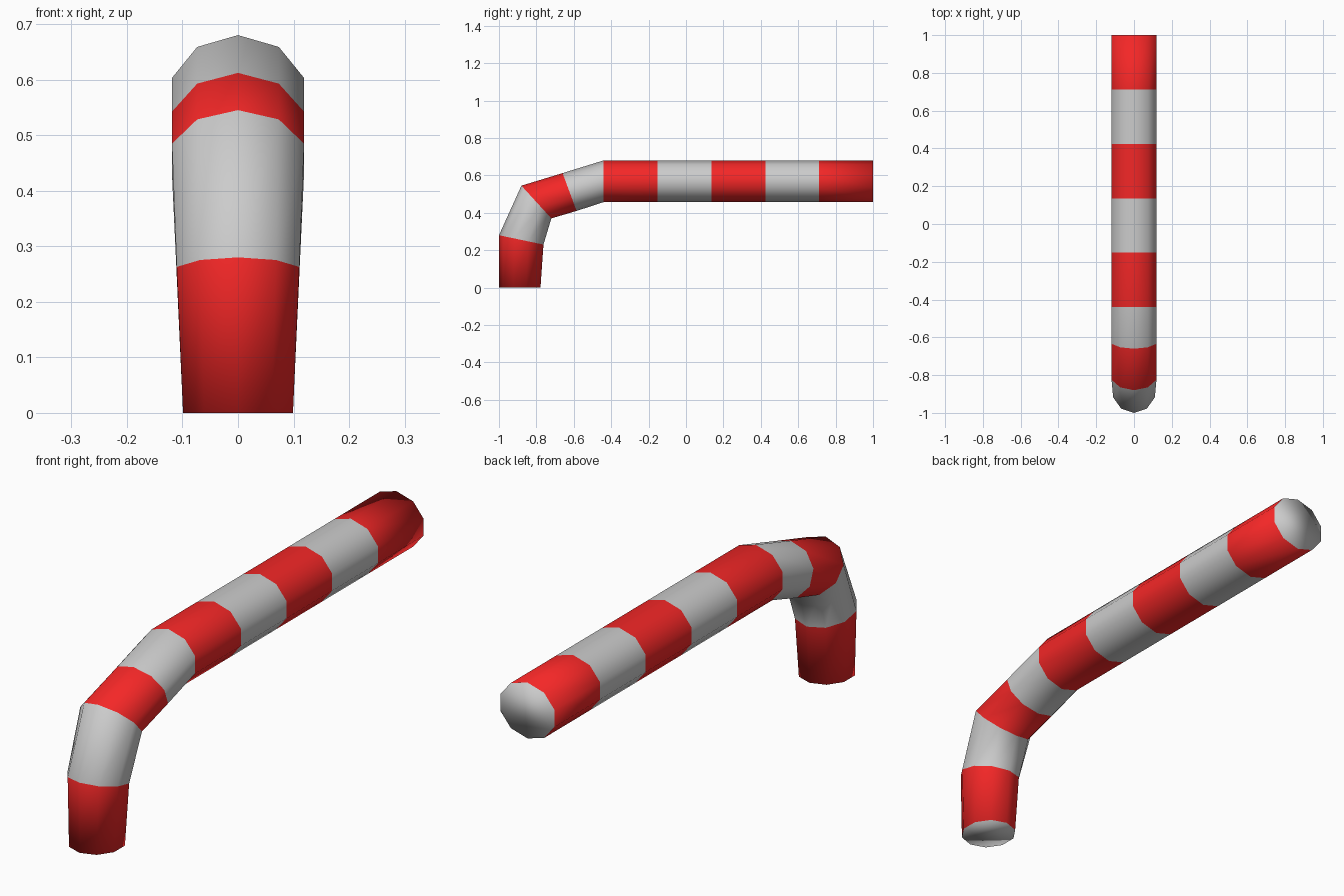
import bpy, bmesh, math

if "Cube" in bpy.data.objects:
    bpy.data.objects.remove(bpy.data.objects["Cube"])

SIDES = 10
# Rings along the bent pipe: outer (y, z), inner (y, z), half width
rings = [
    ((-1.0, 0.0), (-0.778, 0.0), 0.104),
    ((-1.0, 0.28), (-0.762, 0.23), 0.116),
    ((-0.88, 0.545), (-0.72, 0.37), 0.125),
    ((-0.66, 0.612), (-0.585, 0.41), 0.125),
]
# Straight run with evenly spaced bands
for i in range(6):
    y = -0.44 + 1.44 * i / 5
    rings.append(((y, 0.68), (y, 0.457), 0.125))

bm = bmesh.new()
loops = []
for (oy, oz), (iy, iz), rx in rings:
    loop = []
    for k in range(SIDES):
        a = 2 * math.pi * k / SIDES
        t = (1 - math.cos(a)) / 2
        loop.append(bm.verts.new((rx * math.sin(a), oy + (iy - oy) * t, oz + (iz - oz) * t)))
    loops.append(loop)

# Alternating red and grey bands
for i in range(len(loops) - 1):
    a, b = loops[i], loops[i + 1]
    for k in range(SIDES):
        n = (k + 1) % SIDES
        f = bm.faces.new((a[k], a[n], b[n], b[k]))
        f.material_index = 1 if i % 2 == 0 else 0

# Grey end caps
bm.faces.new(loops[0][::-1])
bm.faces.new(loops[-1])
for f in bm.faces:
    f.smooth = True
bmesh.ops.recalc_face_normals(bm, faces=bm.faces[:])

mesh = bpy.data.meshes.new("striped_bent_pipe")
bm.to_mesh(mesh)
bm.free()
for name, col in (("grey", (0.8, 0.8, 0.8, 1)), ("red", (0.9, 0.02, 0.02, 1))):
    mat = bpy.data.materials.new(name)
    mat.diffuse_color = col
    mat.use_nodes = True
    mat.node_tree.nodes["Principled BSDF"].inputs["Base Color"].default_value = mat.diffuse_color
    mesh.materials.append(mat)
pipe = bpy.data.objects.new("striped_bent_pipe", mesh)
bpy.context.collection.objects.link(pipe)
